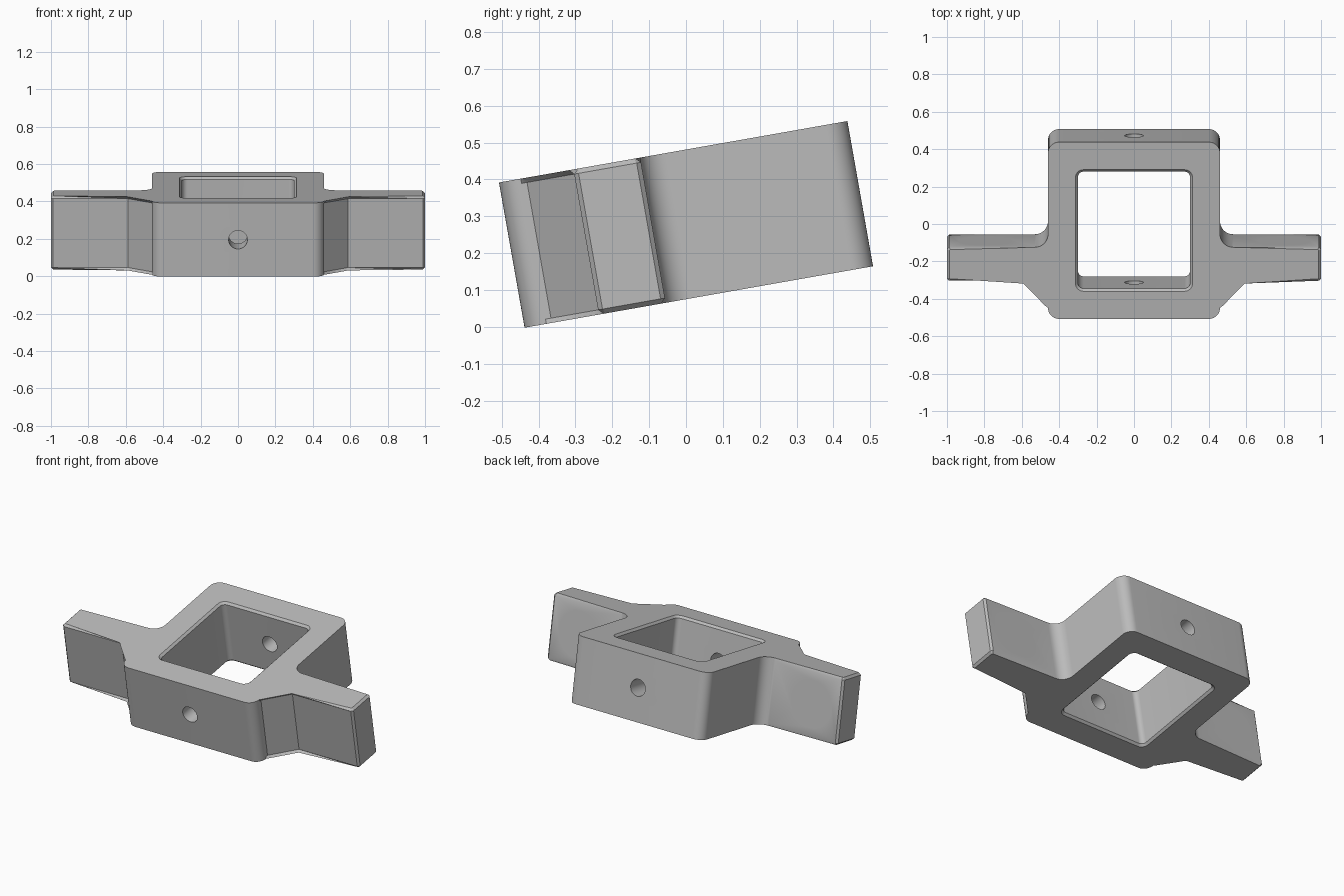
import bpy, bmesh, math
from mathutils import Vector

cube = bpy.data.objects.get("Cube")
if cube:
    bpy.data.objects.remove(cube, do_unlink=True)

HALF = 0.2          # half thickness of the bracket
CHAMFER = 0.013
TILT = math.radians(10)

grey = bpy.data.materials.new("plain_grey")
grey.use_nodes = True
colour = (0.5, 0.5, 0.5, 1)
grey.diffuse_color = colour
grey.node_tree.nodes["Principled BSDF"].inputs["Base Color"].default_value = colour


def rounded(corners):
    """Outline from (x, y, radius) corners; small radii become flat chamfers."""
    pts = []
    for i, (x, y, r) in enumerate(corners):
        p = Vector((x, y))
        if r == 0:
            pts.append(p)
            continue
        a = (Vector(corners[i - 1][:2]) - p).normalized()
        b = (Vector(corners[(i + 1) % len(corners)][:2]) - p).normalized()
        steps = 1 if r < 0.02 else 10
        for k in range(steps + 1):
            t = math.pi / 2 * k / steps
            pts.append(p + r * (a + b - b * math.cos(t) - a * math.sin(t)))
    return pts


def finish(bm, name):
    bmesh.ops.recalc_face_normals(bm, faces=bm.faces)
    mesh = bpy.data.meshes.new(name)
    bm.to_mesh(mesh)
    bm.free()
    mesh.materials.append(grey)
    obj = bpy.data.objects.new(name, mesh)
    bpy.context.collection.objects.link(obj)
    return obj


def loft(loops):
    """Closed solid through a stack of (outline, height) loops."""
    bm = bmesh.new()
    rings = [[bm.verts.new((p.x, p.y, z)) for p in pts] for pts, z in loops]
    for lo, hi in zip(rings, rings[1:]):
        for i in range(len(lo)):
            bm.faces.new((lo[i - 1], lo[i], hi[i], hi[i - 1]))
    bm.faces.new(rings[0][::-1])
    bm.faces.new(rings[-1])
    return bm


def cut(target, cutter):
    cutter.hide_render = True
    mod = target.modifiers.new("cut", "BOOLEAN")
    mod.operation = "DIFFERENCE"
    mod.solver = "EXACT"
    mod.object = cutter
    bpy.context.view_layer.objects.active = target
    bpy.ops.object.modifier_apply(modifier=mod.name)
    bpy.data.objects.remove(cutter, do_unlink=True)


def bore(name, x, y0, y1, radius):
    """Cylinder cutter running from front to back."""
    bm = bmesh.new()
    bmesh.ops.create_cone(bm, cap_ends=True, segments=48, radius1=radius,
                          radius2=radius, depth=y1 - y0)
    for v in bm.verts:
        v.co = Vector((v.co.x + x, v.co.z + (y0 + y1) / 2, v.co.y))
    return finish(bm, name)


# Body: frame with two mounting ears, mirrored outline
right_side = [(0.46, -0.48, 0.06), (0.46, -0.405, 0), (0.587, -0.275, 0),
              (1, -0.275, 0.012), (1, -0.091, 0.012),
              (0.46, -0.091, 0.07), (0.46, 0.48, 0.06)]
outline = rounded(right_side + [(-x, y, r) for x, y, r in reversed(right_side)])
bm = loft([(outline, -HALF), (outline, HALF)])
rim = [e for e in bm.edges if abs(e.verts[0].co.z - e.verts[1].co.z) < 1e-6]
bmesh.ops.bevel(bm, geom=rim, offset=CHAMFER, segments=1, affect="EDGES",
                clamp_overlap=False)
bracket = finish(bm, "mounting_bracket")


# Window: rounded square opening, flared at both rims
def window(grow):
    w, d, r = 0.3 + grow, 0.317 + grow, 0.03 + grow
    return rounded([(w, -d, r), (w, d, r), (-w, d, r), (-w, -d, r)])


flare = 0.05
stack = [(window(CHAMFER + flare), -HALF - flare), (window(0), CHAMFER - HALF),
         (window(0), HALF - CHAMFER), (window(CHAMFER + flare), HALF + flare)]
cut(bracket, finish(loft(stack), "window_cutter"))

# Bolt holes: one through front and back walls, a counterbored one per ear
cut(bracket, bore("center_bore", 0, -0.6, 0.6, 0.05))
for side in (-1, 1):
    cut(bracket, bore("ear_bore", side * 0.8, -0.4, 0.1, 0.065))
    cut(bracket, bore("ear_counterbore", side * 0.8, -0.171, 0.1, 0.14))

# Shading and final tilt
bpy.ops.object.select_all(action="DESELECT")
bracket.select_set(True)
bpy.context.view_layer.objects.active = bracket
bpy.ops.object.shade_smooth_by_angle(angle=math.radians(30))
bracket.rotation_euler.x = TILT
bracket.location.z = 0.278
